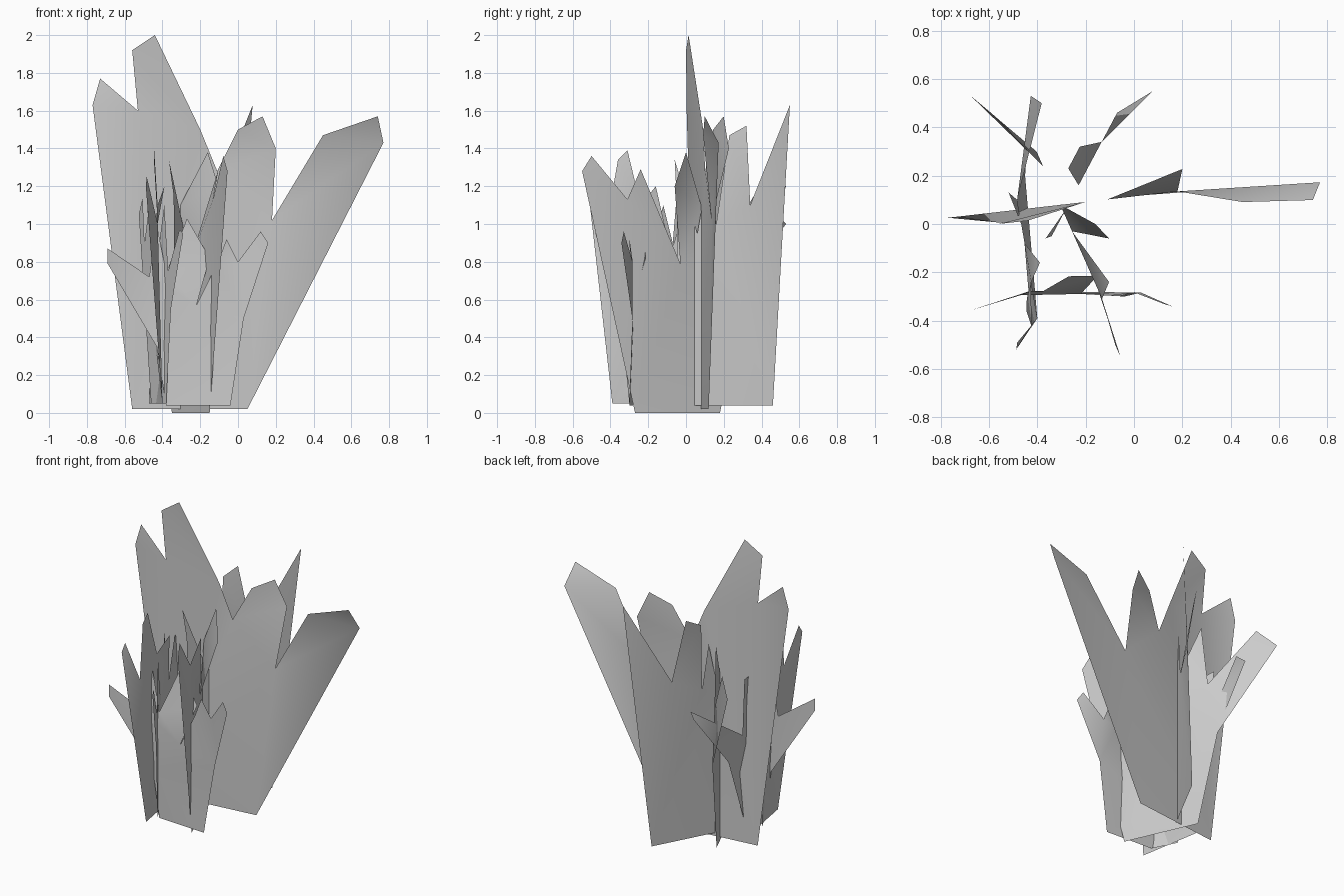
import bpy
from mathutils import Vector
from mathutils.geometry import tessellate_polygon


def card(name, axis, a, b, z, outline):
    """Upright jagged sheet over base line a-b.
    outline: (position along main axis, height, sideways bend) from side a to side b."""
    k = 1 - axis
    slope = (b[k] - a[k]) / (b[axis] - a[axis])
    rim = [(a[axis], z, 0)] + outline + [(b[axis], z, 0)]
    verts = []
    for u, h, bend in rim:
        p = [0, 0, h]
        p[axis] = u
        p[k] = a[k] + slope * (u - a[axis]) + bend
        verts.append(p)
    faces = tessellate_polygon([[Vector((u, h, 0)) for u, h, _ in rim]])
    mesh = bpy.data.meshes.new(name)
    mesh.from_pydata(verts, [], [tuple(f) for f in faces])
    mesh.polygons.foreach_set("use_smooth", [True] * len(mesh.polygons))
    bpy.context.collection.objects.link(bpy.data.objects.new(name, mesh))


X, Y = 0, 1

# Tall clump: three crossing sheets
card("tall_blades_wide", X, (-.56, .05), (.05, .12), .02, [
    (-.77, 1.63, 0), (-.73, 1.77, 0), (-.53, 1.60, -.05), (-.56, 1.92, -.05),
    (-.44, 2.0, -.05), (-.20, 1.5, 0), (-.11, 1.28, 0), (0, 1.5, .03),
    (.13, 1.57, .07), (.20, 1.40, .09), (.18, 1.02, 0), (.45, 1.47, -.075),
    (.74, 1.57, -.1), (.77, 1.43, -.03)])
card("tall_blades_left_diagonal", Y, (-.15, -.27), (-.35, .18), 0, [
    (-.55, 1.28, -.03), (-.50, 1.36, -.03), (-.31, 1.13, 0), (-.24, 1.29, .06),
    (-.03, .79, 0), (-.06, 1.2, .14), (0, 1.38, .11), (.08, 1.1, 0),
    (.2, 1.35, 0), (.24, .95, 0), (.45, 1.3, -.11), (.53, 1.2, -.17), (.3, .6, 0)])
card("tall_blades_right_diagonal", Y, (-.33, -.03), (-.07, .46), .04, [
    (-.05, 1.15, 0), (-.06, 1.34, -.02), (.06, .95, 0), (.12, 1.3, 0),
    (.16, 1.0, 0), (.23, 1.47, -.08), (.32, 1.52, -.08), (.34, 1.1, 0),
    (.55, 1.63, .1)])

# Short clump: three crossing sheets
card("short_blades_wide", X, (-.38, -.28), (-.04, -.30), .04, [
    (-.43, .35, 0), (-.69, .79, -.1), (-.69, .87, -.1), (-.47, .72, -.02),
    (-.43, 1.0, 0), (-.38, .74, 0), (-.27, 1.03, .07), (-.15, .82, .08),
    (-.22, .57, 0), (-.11, .79, 0), (-.06, .92, 0), (0, .8, .02),
    (.12, .96, -.02), (.16, .9, -.03), (.03, .5, .02)])
card("short_blades_diagonal", Y, (-.38, -.30), (-.46, -.14), .05, [
    (-.35, .55, 0), (-.48, .95, 0), (-.44, .97, 0), (-.32, .75, 0),
    (-.28, 1.1, 0), (-.2, .8, 0), (-.12, 1.1, 0), (-.07, .9, 0),
    (-.05, 1.14, 0), (-.01, 1.05, 0)])
card("short_blades_deep", Y, (-.40, -.39), (-.47, .02), .05, [
    (-.52, 1.2, -.11), (-.49, 1.25, -.1), (-.42, 1.0, -.03), (-.36, 1.34, -.04),
    (-.31, 1.39, -.03), (-.24, 1.1, 0), (-.16, 1.2, .05), (-.08, .85, 0),
    (0, 1.1, 0), (.13, 1.14, -.03), (.1, .75, 0), (.5, 1.03, .17),
    (.53, 1.0, .13), (.2, .6, .05)])
